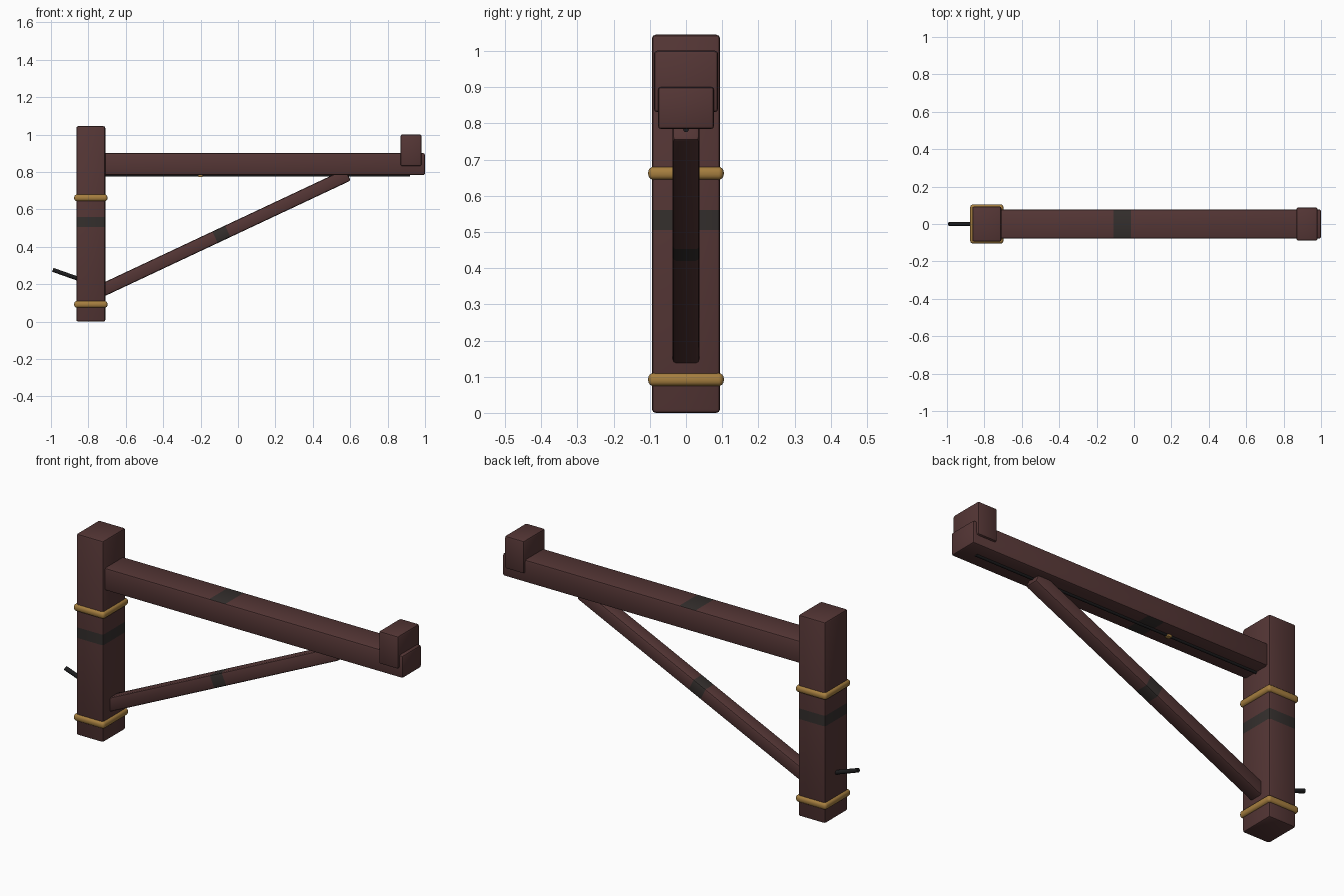
import bpy, bmesh, math
from mathutils import Matrix, Vector

cube = bpy.data.objects.get("Cube")
if cube:
    bpy.data.objects.remove(cube, do_unlink=True)


def material(name, rgb):
    m = bpy.data.materials.new(name)
    m.use_nodes = True
    m.diffuse_color = (*rgb, 1)
    m.node_tree.nodes["Principled BSDF"].inputs["Base Color"].default_value = (*rgb, 1)
    return m


WOOD = material("dark red wood", (0.09, 0.037, 0.036))
GOLD = material("aged brass", (0.38, 0.21, 0.05))
BAND = material("charcoal band", (0.034, 0.028, 0.026))
IRON = material("black iron", (0.012, 0.012, 0.013))


def finish(name, bm, mats, matrix):
    mesh = bpy.data.meshes.new(name)
    bm.to_mesh(mesh)
    bm.free()
    for m in mats:
        mesh.materials.append(m)
    ob = bpy.data.objects.new(name, mesh)
    bpy.context.collection.objects.link(ob)
    ob.matrix_world = matrix
    bpy.ops.object.select_all(action="DESELECT")
    ob.select_set(True)
    bpy.context.view_layer.objects.active = ob
    bpy.ops.object.shade_smooth_by_angle(angle=math.radians(40))
    return ob


def timber(name, center, size, mat, bevel=0.01, segments=2, tilt=0,
           axis=0, band=None, faces=lambda n: True):
    """Rounded box; band = (low, high) along a local axis is cut in and recoloured."""
    bm = bmesh.new()
    bmesh.ops.create_cube(bm, size=1, matrix=Matrix.Diagonal((*size, 1)))
    bmesh.ops.bevel(bm, geom=bm.edges[:], offset=bevel, segments=segments,
                    profile=0.5, affect="EDGES")
    if band:
        normal = Vector([float(i == axis) for i in range(3)])
        for cut in band:
            bmesh.ops.bisect_plane(bm, geom=bm.verts[:] + bm.edges[:] + bm.faces[:],
                                   plane_co=normal * cut, plane_no=normal)
        for f in bm.faces:
            f.normal_update()
            inside = band[0] < f.calc_center_median()[axis] < band[1]
            f.material_index = int(inside and faces(f.normal))
    matrix = Matrix.Translation(center) @ Matrix.Rotation(-tilt, 4, "Y")
    return finish(name, bm, [mat, BAND] if band else [mat], matrix)


def rod(name, start, end, radius, mat):
    a, b = Vector(start), Vector(end)
    bm = bmesh.new()
    bmesh.ops.create_cone(bm, cap_ends=True, segments=12, radius1=radius,
                          radius2=radius, depth=(b - a).length)
    turn = (b - a).to_track_quat("Z", "Y").to_matrix().to_4x4()
    return finish(name, bm, [mat], Matrix.Translation((a + b) / 2) @ turn)


# Upright post with a dark band and two brass collars
post_x = -0.787
timber("post", (post_x, 0, 0.5225), (0.155, 0.188, 1.045), WOOD,
       axis=2, band=(-0.017, 0.038))
for name, z in (("lower_collar", 0.092), ("upper_collar", 0.662)):
    timber(name, (post_x, 0, z), (0.178, 0.209, 0.036), GOLD, bevel=0.015, segments=4)

# Horizontal beam, banded on its top and underside
timber("beam", (0.125, 0, 0.8425), (1.75, 0.156, 0.117), WOOD,
       band=(-0.235, -0.142), faces=lambda n: abs(n.z) > 0.5)
timber("end_block", (0.925, 0, 0.916), (0.112, 0.178, 0.17), WOOD)

# Diagonal brace
low, high = Vector((-0.77, 0, 0.147)), Vector((0.588, 0, 0.785))
length = (high - low).length
timber("brace", (low + high) / 2, (length, 0.074, 0.068), WOOD,
       tilt=math.atan2(high.z - low.z, high.x - low.x),
       band=(-0.035, 0.04))

# Cord under the beam with a small brass stud, and the iron peg
rod("under_cord", (-0.72, 0, 0.784), (0.92, 0, 0.784), 0.008, IRON)
timber("cord_stud", (-0.2, 0, 0.782), (0.025, 0.025, 0.02), GOLD, bevel=0.005)
rod("peg", (-0.99, 0, 0.277), (-0.82, 0, 0.217), 0.011, IRON)
